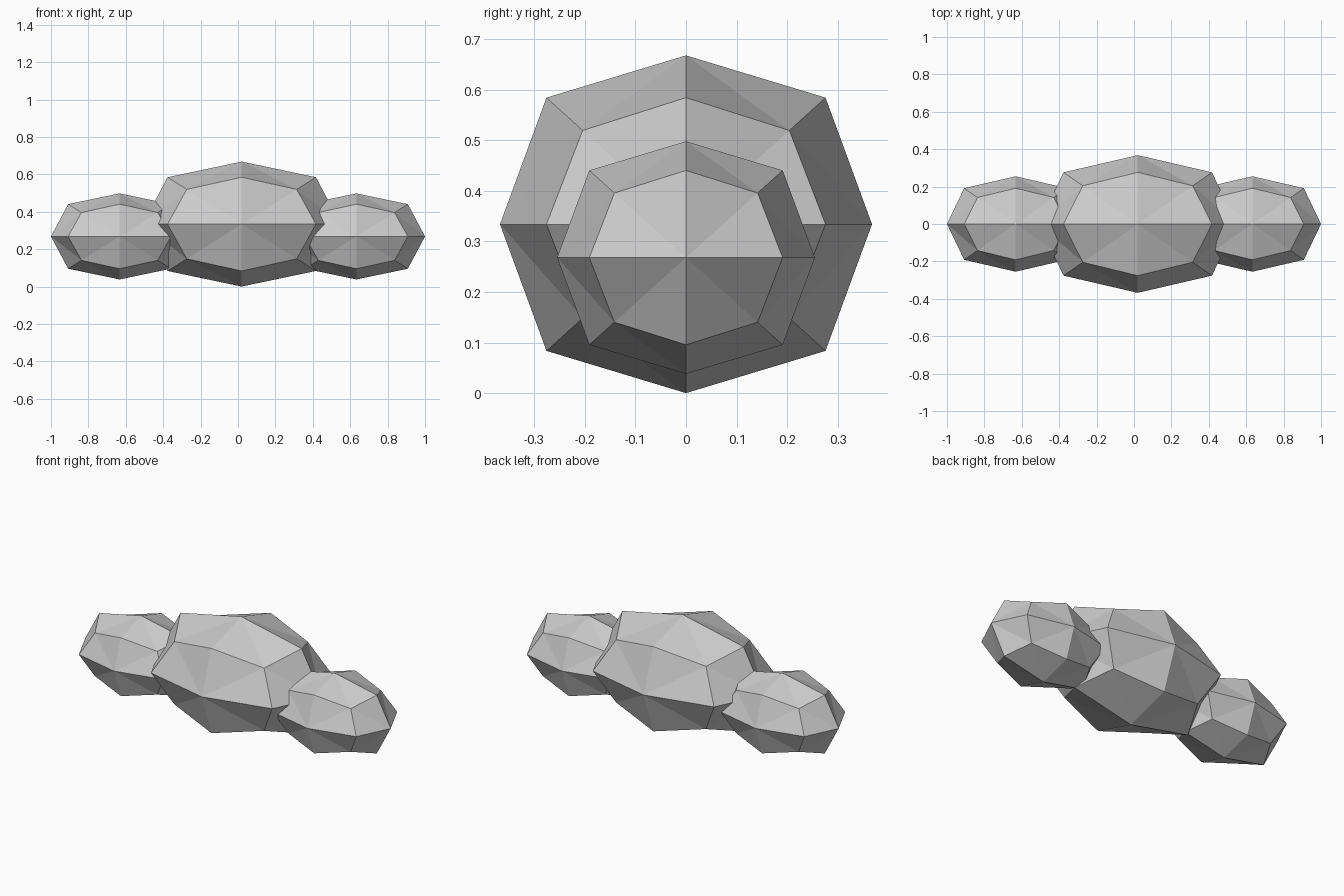
import bpy

cube = bpy.data.objects.get("Cube")
if cube:
    bpy.data.objects.remove(cube, do_unlink=True)

# Single pale grey material
grey = bpy.data.materials.new("cloud_grey")
grey.use_nodes = True
colour = (0.6, 0.6, 0.6, 1)
grey.diffuse_color = colour
grey.node_tree.nodes["Principled BSDF"].inputs["Base Color"].default_value = colour


def puff(name, centre, half_size):
    """Faceted ellipsoid: a cube smoothed once, stretched to size."""
    bpy.ops.mesh.primitive_cube_add(size=2, location=centre)
    ob = bpy.context.object
    ob.name = name
    ob.scale = half_size
    ob.data.materials.append(grey)
    smooth = ob.modifiers.new("round_off", 'SUBSURF')
    smooth.levels = smooth.render_levels = 1
    smooth.use_limit_surface = False
    facets = ob.modifiers.new("facets", 'TRIANGULATE')
    facets.quad_method = 'SHORTEST_DIAGONAL'
    return ob


# Large middle puff, slightly off centre
puff("middle_puff", (0.02, 0, 0.334), (0.529, 0.368, 0.334))

# Smaller puff on each side
for name, side in (("left_puff", 1), ("right_puff", -1)):
    puff(name, (side * 0.633, 0, 0.268), (0.367, 0.255, 0.23))
